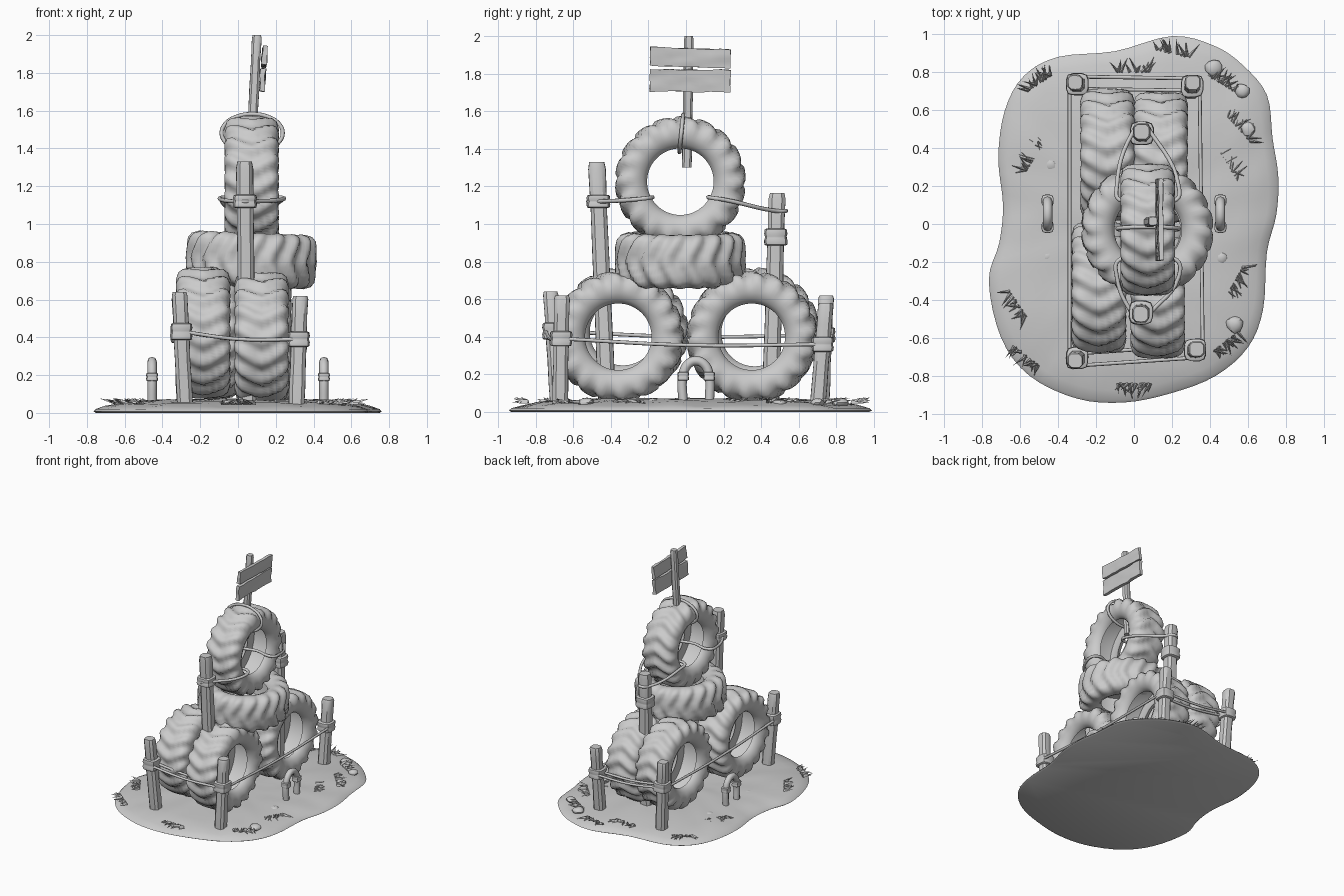
import bpy, bmesh, math, random
from math import sin, cos, pi
from mathutils import Vector, Matrix, Euler, noise

random.seed(4)
if "Cube" in bpy.data.objects:
    bpy.data.objects.remove(bpy.data.objects["Cube"])

clay = bpy.data.materials.new("plain grey")
clay.use_nodes = True
GREY = (0.6, 0.6, 0.6, 1)
clay.diffuse_color = GREY
clay.node_tree.nodes["Principled BSDF"].inputs["Base Color"].default_value = GREY


def finish(name, bm, angle=40):
    bmesh.ops.recalc_face_normals(bm, faces=bm.faces)
    me = bpy.data.meshes.new(name)
    bm.to_mesh(me)
    bm.free()
    me.shade_smooth()
    me.set_sharp_from_angle(angle=math.radians(angle))
    me.materials.append(clay)
    ob = bpy.data.objects.new(name, me)
    bpy.context.collection.objects.link(ob)
    return ob


def bridge(bm, a, b):
    n = len(a)
    for i in range(n):
        bm.faces.new((a[i], a[(i + 1) % n], b[(i + 1) % n], b[i]))


def loft(name, base, top, radius, rings, sides=12, rough=0.06):
    """Rounded-square rings along an axis; rings are (fraction, scale)."""
    bm = bmesh.new()
    base, top = Vector(base), Vector(top)
    loops = []
    for t, s in rings:
        centre, loop = base.lerp(top, t), []
        for i in range(sides):
            a = 2 * pi * i / sides
            square = 1 / (abs(cos(a)) ** 4 + abs(sin(a)) ** 4) ** 0.25
            p = Vector((cos(a), sin(a), 0)) * radius * s * square
            p *= 1 + rough * noise.noise((centre + p) * 14)
            loop.append(bm.verts.new(centre + p))
        loops.append(loop)
    for a, b in zip(loops, loops[1:]):
        bridge(bm, a, b)
    bm.faces.new(loops[0])
    bm.faces.new(loops[-1])
    return finish(name, bm)


def tube(name, pts, radius, cyclic=False):
    """Smooth round strand through the points."""
    cu = bpy.data.curves.new(name, "CURVE")
    cu.dimensions = "3D"
    cu.bevel_depth, cu.bevel_resolution, cu.use_fill_caps = radius, 2, True
    sp = cu.splines.new("BEZIER")
    sp.bezier_points.add(len(pts) - 1)
    sp.use_cyclic_u = cyclic
    sp.resolution_u = 6
    for bp, p in zip(sp.bezier_points, pts):
        bp.co = p
        bp.handle_left_type = bp.handle_right_type = "AUTO"
    cu.materials.append(clay)
    ob = bpy.data.objects.new(name, cu)
    bpy.context.collection.objects.link(ob)
    return ob


# Tyres: half cross-section (across, radius), hollow inside
HALF = [(0, .338), (.035, .338), (.07, .336), (.105, .329), (.128, .31), (.142, .275),
        (.14, .235), (.122, .2), (.097, .18), (.085, .177), (.09, .19), (.11, .23),
        (.1, .285), (0, .3)]
LUGS, STEPS = 18, 8


def tyre(name, centre, rot=(0, 0, 0)):
    section = [(x, r, i) for i, (x, r) in enumerate(HALF)]
    section += [(-x, r, i) for x, r, i in section[-2:0:-1]]
    bm = bmesh.new()
    loops = []
    for k in range(LUGS * STEPS):
        a = 2 * pi * k / (LUGS * STEPS)
        loop = []
        for x, r, i in section:
            weight = min(1, max(0, (r - .24) / .06)) if i < 7 else 0
            wave = math.tanh(2 * sin(LUGS * a + 32 * abs(x)))
            rr = r + weight * .011 * wave
            xx = x * (1 + .03 * weight * wave)
            loop.append(bm.verts.new((xx, rr * cos(a), rr * sin(a))))
        loops.append(loop)
    for i, a in enumerate(loops):
        bridge(bm, a, loops[(i + 1) % len(loops)])
    ob = finish(name, bm, 60)
    ob.location, ob.rotation_euler = centre, rot


tyre("front_tyre_left", (.125, -.36, .4))
tyre("front_tyre_right", (-.185, -.335, .425), (.1, 0, 0))
tyre("back_tyre_left", (.14, .35, .4), (.2, 0, 0))
tyre("back_tyre_right", (-.14, .365, .42))
tyre("flat_tyre", (.07, -.03, .81), (0, pi / 2 + .04, 0))
tyre("upright_tyre", (.072, -.03, 1.225), (.1, 0, 0))

# Ground mound: one outline shrunk inwards in rings
OUTLINE = [(.2, .99), (.42, .94), (.57, .84), (.7, .68), (.73, .45), (.76, .25), (.75, .05),
           (.7, -.15), (.68, -.45), (.6, -.65), (.43, -.8), (.2, -.89), (-.05, -.94),
           (-.3, -.92), (-.55, -.8), (-.7, -.6), (-.765, -.3), (-.71, -.1), (-.69, .1),
           (-.715, .35), (-.68, .6), (-.58, .78), (-.4, .88), (-.1, .91)]


def smooth_loop(pts, steps):
    n, out = len(pts), []
    for i in range(n):
        a, b, c, d = (Vector(pts[(i + j) % n]) for j in (-1, 0, 1, 2))
        for s in range(steps):
            t = s / steps
            out.append(b + (c - a) * t / 2 + (a * 2 - b * 5 + c * 4 - d) * t * t / 2
                       + (b * 3 - a - c * 3 + d) * t ** 3 / 2)
    return out


rim = smooth_loop(OUTLINE, 4)
bm = bmesh.new()
loops = []
for s, z in [(.985, 0), (1, .008), (.985, .02), (.93, .035), (.85, .048), (.74, .06),
             (.6, .067), (.45, .07), (.3, .07), (.12, .07)]:
    loops.append([bm.verts.new((p.x * s, p.y * s, z + (z > .03) * .012 * noise.noise(
        Vector((p.x * s, p.y * s, 0)) * 6))) for p in rim])
for a, b in zip(loops, loops[1:]):
    bridge(bm, a, b)
bm.faces.new(loops[0])
bm.faces.new(loops[-1])
finish("ground_mound", bm)

# Grass tufts fanning outwards
bm = bmesh.new()
for x, y in [(-.5, .74), (0, .8), (.2, .9), (.46, .74), (.55, .5), (-.52, .35), (-.61, -.42),
             (-.56, -.7), (0, -.84), (.48, -.62), (.53, -.3), (.5, .3)]:
    out = math.atan2(y, x)
    for _ in range(16):
        a = out + random.uniform(-.9, .9)
        along = random.uniform(-.09, .09)
        root = Vector((x - sin(out) * along, y + cos(out) * along, .045))
        way, side = Vector((cos(a), sin(a), 0)), Vector((-sin(a), cos(a), 0)) * .009
        tip = root + way * random.uniform(.04, .09) + Vector((0, 0, random.uniform(.0, .035)))
        corners = [bm.verts.new(p) for p in (root + side, root - side,
                                             root + Vector((0, 0, .02)), tip)]
        for tri in ((0, 1, 2), (0, 1, 3), (1, 2, 3), (2, 0, 3)):
            bm.faces.new([corners[i] for i in tri])
finish("grass_tufts", bm, 20)

# Stones
bm = bmesh.new()
for x, y, r in [(.42, .82, .045), (.57, .7, .04), (.6, .5, .04), (-.44, .31, .035),
                (-.45, -.17, .035), (.46, -.18, .04), (.53, -.53, .045)]:
    new = bmesh.ops.create_icosphere(bm, subdivisions=2, radius=r)["verts"]
    for v in new:
        v.co *= 1 + .25 * noise.noise(v.co * 25 + Vector((x, y, 0)) * 9)
        v.co = Vector((v.co.x + x, v.co.y + y, v.co.z * .55 + .05))
finish("stones", bm, 30)

# Stakes with rope wraps
POST = [(0, 1), (.2, 1.02), (.4, .96), (.6, 1), (.8, .95), (.97, 1), (1, .86)]
WRAP = [(0, .85), (.06, 1), (.3, 1.05), (.45, .98), (.55, .98), (.7, 1.05), (.94, 1), (1, .85)]


def stake(name, base, top, radius, wrap_z, height=.07):
    loft(name, base, top, radius, POST)
    base, top = Vector(base), Vector(top)
    knot = base.lerp(top, (wrap_z - base.z) / (top.z - base.z))
    half = Vector((0, 0, height / 2))
    loft(name + "_wrap", knot - half, knot + half, radius + .014, WRAP, 16)
    return knot


fr = stake("front_right_stake", (-.28, -.68, .03), (-.31, -.72, .64), .042, .43, .09)
fl = stake("front_left_stake", (.31, -.67, .03), (.33, -.66, .62), .042, .39, .08)
bl = stake("back_left_stake", (.3, .7, .03), (.31, .745, .58), .042, .36, .08)
br = stake("back_right_stake", (-.28, .72, .03), (-.31, .745, .62), .042, .41, .08)
front = stake("tall_front_stake", (.05, -.42, .05), (.035, -.475, 1.33), .046, 1.12)
back = stake("tall_back_stake", (.045, .45, .05), (.04, .485, 1.165), .046, .93, .09)

# Fence ropes, a slightly sagging pair on each side
for name, a, b in [("front", fr, fl), ("left", fl, bl), ("back", bl, br), ("right", br, fr)]:
    across = (b - a).cross(Vector((0, 0, 1))).normalized() * .04
    for tag, off in (("outer", across), ("inner", -across * .6)):
        mid = (a + b) / 2 + off - Vector((0, 0, .02))
        if tag == "outer" or name in ("front", "back"):
            tube(f"{name}_{tag}_rope", [a + off, mid, b + off], .01)

# Ropes tying the upright tyre to the tall stakes, and the loop over its crown
back_tie = back + Vector((0, 0, .14))
for name, knot, y in (("front", front, -.33), ("back", back_tie, .25)):
    inner = .16 * (1 if y > 0 else -1) - .03
    span = -.05 if y > 0 else .05
    tube(name + "_tie_rope", [knot + Vector((-.05, 0, 0)), (-.09, y + span, 1.13),
         (-.08, inner, 1.14), (.07, inner - span / 3, 1.14), (.225, inner, 1.14),
         (.235, y + span, 1.13), knot + Vector((.05, 0, 0)),
         knot + Vector((0, .055 if y > 0 else -.055, 0))], .011, True)
tube("crown_rope", [(.075 + .162 * cos(a), -.025 + .01 * sin(a), 1.482 + .1 * sin(a))
                    for a in (i * pi / 6 for i in range(12))], .011, True)

# Sign post and two weathered planks
loft("sign_post", (.065, .005, 1.3), (.1, .015, 2), .026, POST, 12, .1)
for name, z, h, tilt in (("upper_plank", 1.885, .1, -.03), ("lower_plank", 1.762, .118, -.01)):
    bm = bmesh.new()
    bmesh.ops.create_cube(bm, size=1)
    bmesh.ops.subdivide_edges(bm, edges=bm.edges, cuts=7, use_grid_fill=True)
    bmesh.ops.scale(bm, vec=(.026, .43, h), verts=bm.verts)
    for v in bm.verts:
        v.co += noise.noise_vector(v.co * 20 + Vector((z, z, z)) * 8) * .007
    ob = finish(name, bm)
    ob.location = (.133 + (z - 1.8) * .07, .022, z)
    ob.rotation_euler = (tilt, .07, 0)

# Bent pipes standing on either side
for side, x in (("left", .455), ("right", -.455)):
    path = [(x, -.015, .04), (x, -.015, .2), (x, .012, .255), (x, .055, .272),
            (x, .1, .25), (x, .122, .2), (x, .125, .05)]
    tube(side + "_bent_pipe", path, .025)
    for tag, y, z in (("front", -.015, .19), ("back", .123, .19)):
        loft(f"{side}_{tag}_collar", (x, y, z - .022), (x, y, z + .022), .03, WRAP, 16, 0)
